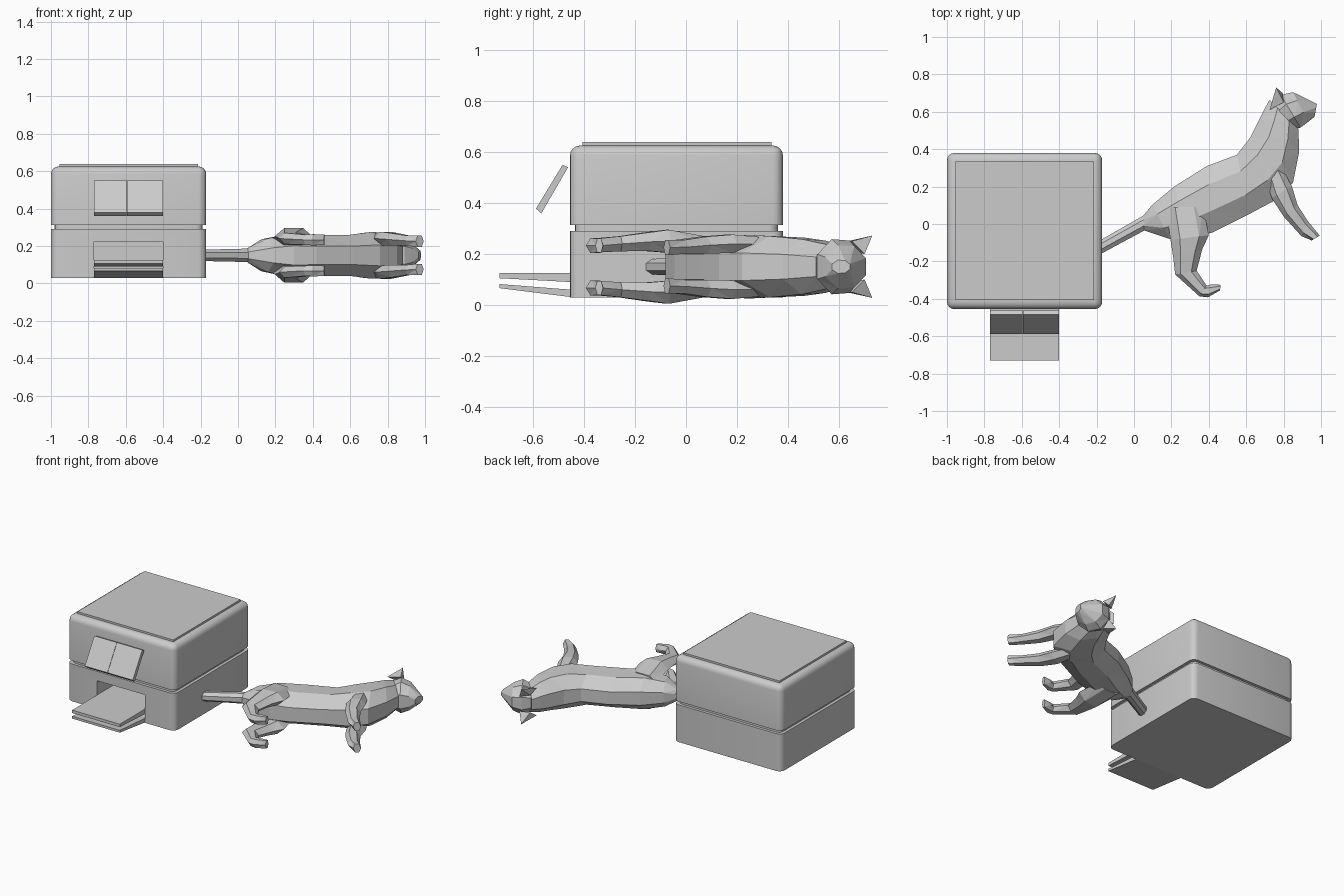
import bpy, bmesh, math
from mathutils import Vector

if "Cube" in bpy.data.objects:
    bpy.data.objects.remove(bpy.data.objects["Cube"])

grey = bpy.data.materials.new("light_grey")
grey.diffuse_color = (0.6, 0.6, 0.6, 1)
grey.use_nodes = True
grey.node_tree.nodes["Principled BSDF"].inputs["Base Color"].default_value = grey.diffuse_color


def finish(bm, name, smooth=False):
    bmesh.ops.recalc_face_normals(bm, faces=bm.faces[:])
    me = bpy.data.meshes.new(name)
    bm.to_mesh(me)
    bm.free()
    ob = bpy.data.objects.new(name, me)
    bpy.context.collection.objects.link(ob)
    me.materials.append(grey)
    if smooth:
        bpy.ops.object.select_all(action='DESELECT')
        ob.select_set(True)
        bpy.context.view_layer.objects.active = ob
        bpy.ops.object.shade_smooth_by_angle(angle=math.radians(35))
    return ob


def block(name, lo, hi, radius=0, round_top=False):
    """Box between two corners, optionally with rounded upright and top edges."""
    bm = bmesh.new()
    bmesh.ops.create_cube(bm, size=1)
    lo, hi = Vector(lo), Vector(hi)
    for v in bm.verts:
        v.co = Vector(lo[i] + (v.co[i] + 0.5) * (hi[i] - lo[i]) for i in range(3))
    if radius:
        def picked(e):
            a, b = e.verts[0].co, e.verts[1].co
            return abs(a.z - b.z) > 0.01 or (round_top and min(a.z, b.z) > hi.z - 0.001)
        bmesh.ops.bevel(bm, geom=[e for e in bm.edges if picked(e)], offset=radius,
                        segments=4, profile=0.5, affect='EDGES')
    return finish(bm, name, radius > 0)


def prism(name, profile, x0, x1):
    """Extrude a (y, z) outline along x."""
    bm = bmesh.new()
    ends = [[bm.verts.new((x, y, z)) for y, z in profile] for x in (x0, x1)]
    bm.faces.new(ends[0])
    bm.faces.new(ends[1])
    n = len(profile)
    for i in range(n):
        j = (i + 1) % n
        bm.faces.new((ends[0][i], ends[0][j], ends[1][j], ends[1][i]))
    return finish(bm, name)


# Machine body: lower half, recessed seam, rounded upper half, lid
lower = block("lower_body", (-1, -0.455, 0.03), (-0.17, 0.38, 0.29), 0.04)
block("body_seam", (-0.98, -0.435, 0.28), (-0.19, 0.36, 0.32), 0.035)
block("upper_body", (-1, -0.455, 0.313), (-0.17, 0.38, 0.625), 0.04, True)
block("lid", (-0.955, -0.405, 0.61), (-0.215, 0.335, 0.638))

# Paper slot cut into the lower half
cutter = block("slot_cutter", (-0.77, -0.6, 0.045), (-0.4, -0.22, 0.225))
cutter.hide_render = True
cut = lower.modifiers.new("slot", 'BOOLEAN')
cut.operation = 'DIFFERENCE'
cut.solver = 'EXACT'
cut.object = cutter
bpy.context.view_layer.objects.active = lower
bpy.ops.object.modifier_apply(modifier=cut.name)
bpy.data.objects.remove(cutter)

# Trays
prism("output_tray", [(-0.73, 0.125), (-0.73, 0.105), (-0.45, 0.09), (-0.23, 0.09),
                      (-0.23, 0.125)], -0.769, -0.401)
prism("input_tray", [(-0.73, 0.082), (-0.73, 0.066), (-0.45, 0.031), (-0.43, 0.05),
                     (-0.23, 0.05), (-0.23, 0.06), (-0.45, 0.06)], -0.769, -0.401)

# Tilted control panel in two pieces
panel = [(-0.588, 0.378), (-0.567, 0.359), (-0.462, 0.54), (-0.484, 0.549)]
prism("control_panel", panel, -0.77, -0.596)
prism("display", panel, -0.594, -0.4)

# Animal, lying on its side: the side outline is in x-y, its width runs along z
MID = 0.15


def loft(name, sections, shape, side=1):
    """Section: back point, belly point, sideways offset, half width.
    Shape: (share of the way from back to belly, share of half width)."""
    bm = bmesh.new()
    rings = []
    for bx, by, vx, vy, off, w in sections:
        rings.append([bm.verts.new((bx + (vx - bx) * t, by + (vy - by) * t,
                                    MID + side * (off + w * s))) for t, s in shape])
    n = len(shape)
    for a, b in zip(rings, rings[1:]):
        for i in range(n):
            j = (i + 1) % n
            bm.faces.new((a[i], a[j], b[j], b[i]))
    bm.faces.new(rings[0])
    bm.faces.new(rings[-1])
    bmesh.ops.triangulate(bm, faces=[f for f in bm.faces if len(f.verts) == 4])
    return finish(bm, name)


half = [(0, 0.4), (0.28, 0.95), (0.68, 1), (1, 0.45)]
trunk = half + [(t, -s) for t, s in reversed(half)]
limb = [(0, 0), (0.25, 0.9), (0.75, 0.9), (1, 0), (0.75, -0.9), (0.25, -0.9)]

loft("tail", [(-0.2, -0.098, -0.2, -0.172, 0, 0.03),
              (0.05, 0.045, 0.055, -0.035, 0, 0.036),
              (0.12, 0.09, 0.14, -0.03, 0, 0.04)], trunk)
loft("torso", [(0.05, 0.045, 0.055, -0.035, 0, 0.04),
               (0.10, 0.105, 0.19, -0.08, 0, 0.09),
               (0.215, 0.20, 0.30, -0.08, 0, 0.115),
               (0.39, 0.31, 0.42, -0.045, 0, 0.11),
               (0.55, 0.37, 0.62, 0.055, 0, 0.11),
               (0.62, 0.46, 0.76, 0.13, 0, 0.125),
               (0.67, 0.56, 0.85, 0.22, 0, 0.12),
               (0.695, 0.61, 0.882, 0.38, 0, 0.108),
               (0.725, 0.665, 0.88, 0.51, 0, 0.085)], trunk)
loft("head", [(0.735, 0.64, 0.86, 0.51, 0, 0.085),
              (0.785, 0.69, 0.89, 0.515, 0, 0.108),
              (0.85, 0.705, 0.93, 0.545, 0, 0.085),
              (0.978, 0.642, 0.965, 0.573, 0, 0.026)], trunk)

front_leg = [(0.70, 0.28, 0.76, 0.36, 0.085, 0.03),
             (0.735, 0.14, 0.845, 0.20, 0.09, 0.04),
             (0.80, 0.04, 0.875, 0.10, 0.085, 0.037),
             (0.895, -0.065, 0.93, 0.015, 0.078, 0.03),
             (0.95, -0.088, 0.993, -0.062, 0.075, 0.033)]
hind_leg = [(0.17, 0.09, 0.37, 0.09, 0.085, 0.035),
            (0.195, -0.085, 0.40, -0.06, 0.10, 0.05),
            (0.21, -0.18, 0.365, -0.135, 0.098, 0.04),
            (0.22, -0.27, 0.335, -0.25, 0.09, 0.033),
            (0.35, -0.387, 0.388, -0.33, 0.083, 0.03),
            (0.395, -0.392, 0.412, -0.323, 0.083, 0.033),
            (0.46, -0.355, 0.463, -0.325, 0.083, 0.03)]
for side, label in ((1, "upper"), (-1, "lower")):
    loft(label + "_front_leg", front_leg, limb, side)
    loft(label + "_hind_leg", hind_leg, limb, side)
    # Pointed ear
    bm = bmesh.new()
    base = [(0.725, 0.61, 0.095), (0.80, 0.65, 0.10), (0.795, 0.70, 0.05), (0.74, 0.66, 0.06)]
    ring = [bm.verts.new((x, y, MID + side * w)) for x, y, w in base]
    tip = bm.verts.new((0.76, 0.73, MID + side * 0.122))
    bm.faces.new(ring)
    for i in range(4):
        bm.faces.new((ring[i], ring[(i + 1) % 4], tip))
    finish(bm, label + "_ear")
